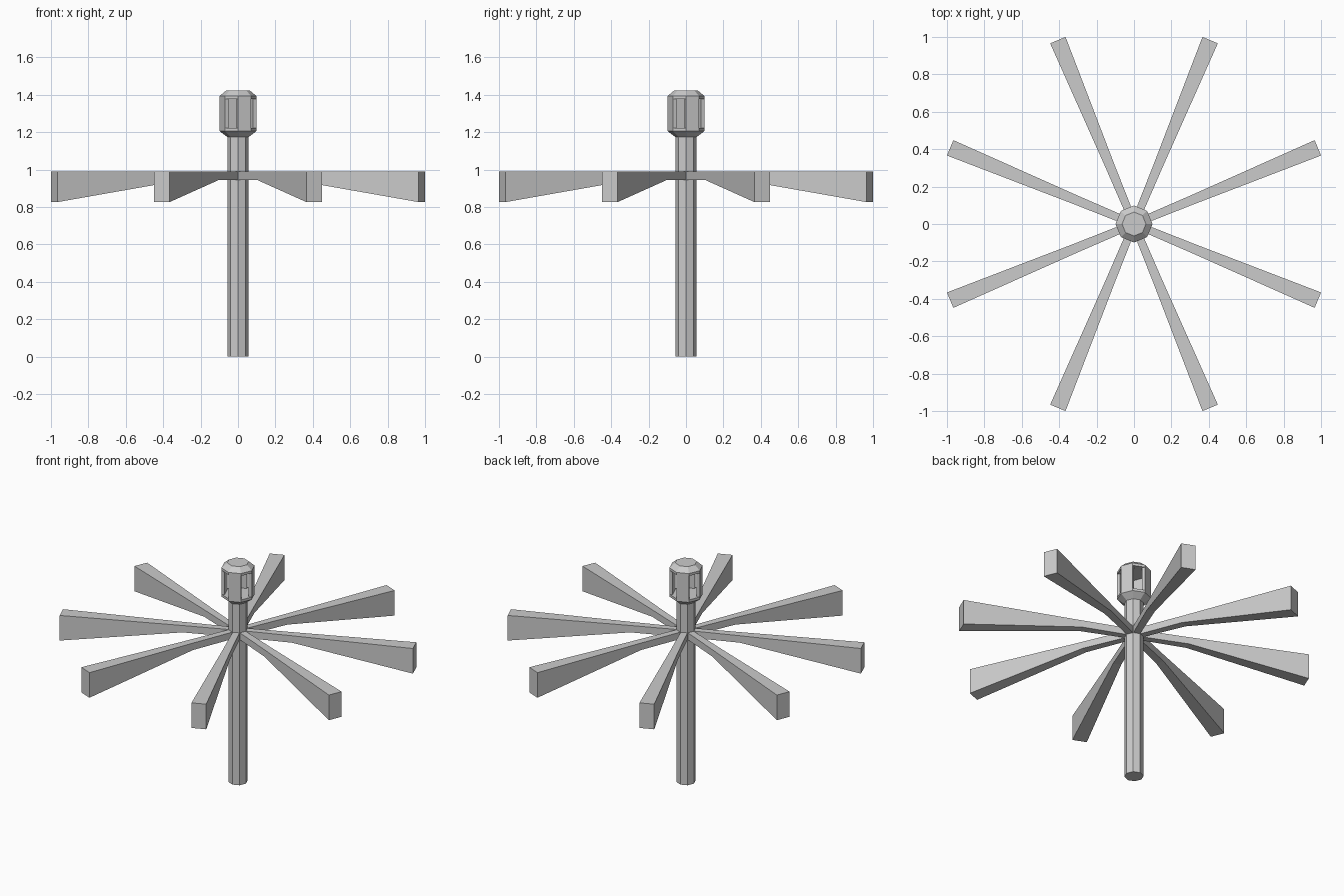
import bpy
import bmesh
from math import cos, sin, pi
from mathutils import Matrix, Vector

if "Cube" in bpy.data.objects:
    bpy.data.objects.remove(bpy.data.objects["Cube"])


def finish(name, bm):
    bmesh.ops.recalc_face_normals(bm, faces=bm.faces[:])
    mesh = bpy.data.meshes.new(name)
    bm.to_mesh(mesh)
    bm.free()
    obj = bpy.data.objects.new(name, mesh)
    bpy.context.collection.objects.link(obj)
    return obj


def loft(bm, rings):
    """Skin a closed solid through rings with equal point counts."""
    loops = [[bm.verts.new(p) for p in ring] for ring in rings]
    n = len(loops[0])
    for a, b in zip(loops, loops[1:]):
        for i in range(n):
            j = (i + 1) % n
            bm.faces.new((a[i], a[j], b[j], b[i]))
    bm.faces.new(loops[0][::-1])
    bm.faces.new(loops[-1])


def octagon(r, z):
    return [(r * cos(i * pi / 4), r * sin(i * pi / 4), z) for i in range(8)]


def octagonal_part(name, profile):
    bm = bmesh.new()
    loft(bm, [octagon(r, z) for r, z in profile])
    return finish(name, bm)


# Pole and the two caps of the lantern-like head
R = 0.099
octagonal_part("pole", [(0.057, 0), (0.057, 1.174)])
octagonal_part("head_base", [(0.057, 1.174), (R, 1.206), (R, 1.222)])
octagonal_part("head_cap", [(R, 1.377), (R, 1.393), (0.064, 1.422)])

# Four head panels, leaving every other side open
bm = bmesh.new()
for k in range(4):
    mid = pi / 8 + k * pi / 2
    inward = Vector((cos(mid), sin(mid), 0)) * -0.02
    p, q = (Vector((R * cos(a), R * sin(a), 0)) for a in (mid - pi / 8, mid + pi / 8))
    plan = (p, q, q + inward, p + inward)
    loft(bm, [[v + Vector((0, 0, z)) for v in plan] for z in (1.222, 1.377)])
finish("head_panels", bm)

# Eight spokes: distance, half width, underside height
TOP = 0.989
sections = [(0.03, 0.02, 0.944), (0.33, 0.025, 0.944), (1.064, 0.0445, 0.826)]
for k in range(8):
    bm = bmesh.new()
    loft(bm, [[(d, -w, z), (d, w, z), (d, w, TOP), (d, -w, TOP)] for d, w, z in sections])
    bm.transform(Matrix.Rotation(pi / 8 + k * pi / 4, 4, 'Z'))
    finish(f"spoke_{k + 1}", bm)
